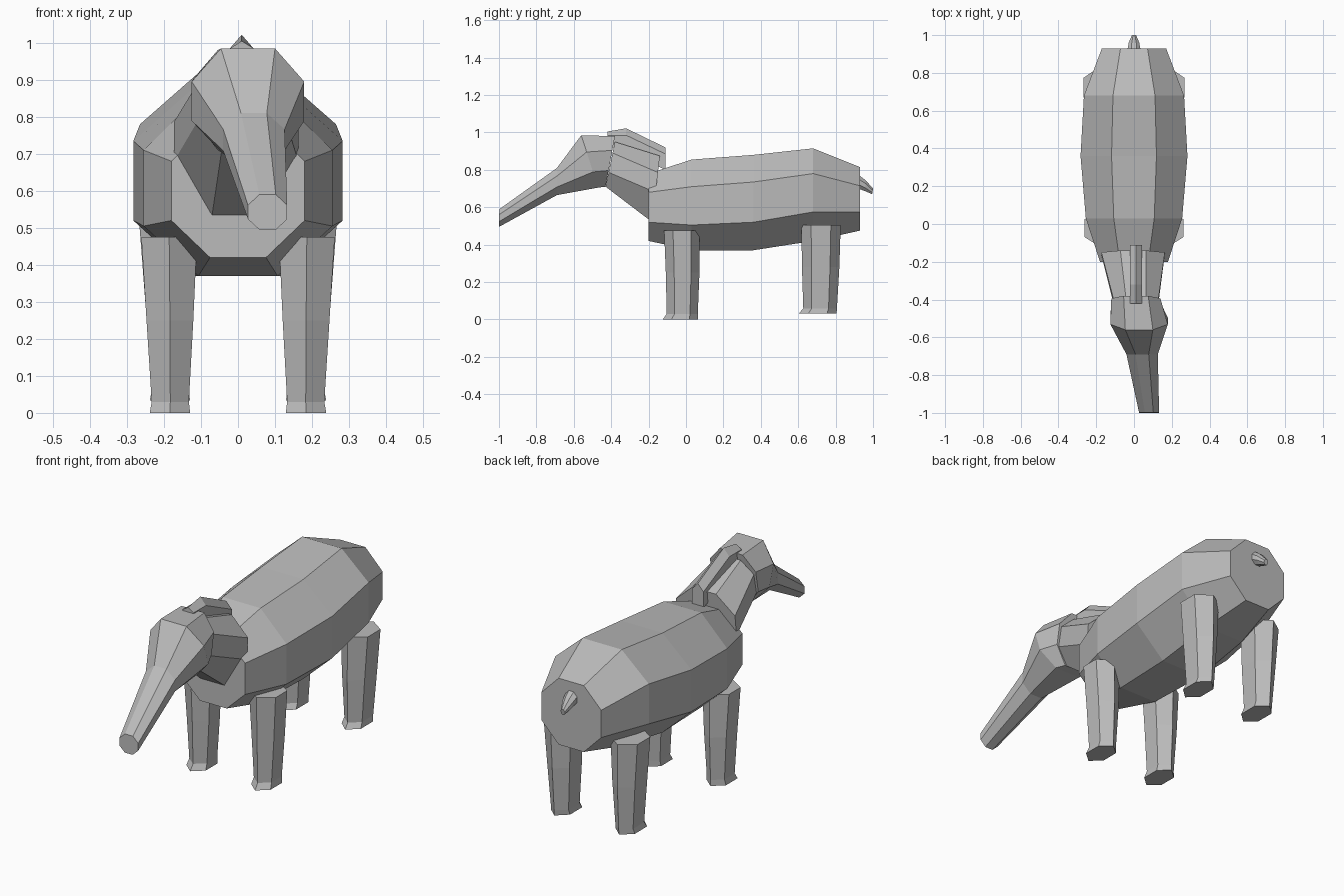
import bpy, bmesh, math
from mathutils import Vector

cube = bpy.data.objects.get("Cube")
if cube:
    bpy.data.objects.remove(cube, do_unlink=True)

hide = bpy.data.materials.new("grey_hide")
hide.use_nodes = True
GREY = (0.5, 0.5, 0.5, 1)
hide.diffuse_color = GREY
hide.node_tree.nodes["Principled BSDF"].inputs["Base Color"].default_value = GREY


def loft(name, rings):
    """Skin a list of equal-sized point rings and cap both ends."""
    bm = bmesh.new()
    rows = [[bm.verts.new(p) for p in ring] for ring in rings]
    n = len(rows[0])
    for a, b in zip(rows, rows[1:]):
        for i in range(n):
            j = (i + 1) % n
            bm.faces.new((a[i], a[j], b[j], b[i]))
    bm.faces.new(rows[0])
    bm.faces.new(rows[-1])
    bmesh.ops.recalc_face_normals(bm, faces=bm.faces)
    mesh = bpy.data.meshes.new(name)
    bm.to_mesh(mesh)
    bm.free()
    mesh.materials.append(hide)
    obj = bpy.data.objects.new(name, mesh)
    bpy.context.collection.objects.link(obj)
    return obj


def octagon(top, bottom, cx, width, low=0.3, high=0.7, flat=0.42):
    """Eight-sided section between a top and a bottom (y, z) point."""
    top, bottom = Vector((cx, *top)), Vector((cx, *bottom))
    outline = [(-flat, 0), (flat, 0), (1, low), (1, high),
               (flat, 1), (-flat, 1), (-1, high), (-1, low)]
    return [bottom.lerp(top, t) + Vector((s * width, 0, 0)) for s, t in outline]


def hexagon(cx, cy, z, rx, ry):
    """Six-sided horizontal section with a corner facing forward."""
    return [(cx + rx * math.sin(k * math.pi / 3),
             cy - ry * math.cos(k * math.pi / 3), z) for k in range(6)]


# Barrel body: y, half width, bottom, lower edge, upper edge, top
body = [(-0.20, 0.18, 0.42, 0.52, 0.68, 0.78),
        (0.03, 0.255, 0.37, 0.505, 0.71, 0.855),
        (0.36, 0.283, 0.37, 0.52, 0.735, 0.88),
        (0.68, 0.265, 0.42, 0.575, 0.78, 0.915),
        (0.93, 0.17, 0.475, 0.575, 0.715, 0.815)]
loft("body", [octagon((y, t), (y, b), 0, w, (lo - b) / (t - b), (hi - b) / (t - b))
              for y, w, b, lo, hi, t in body])

# Head tapering into the trunk, turned to its left
loft("head_and_trunk", [
    octagon((-0.38, 0.98), (-0.43, 0.71), 0.01, 0.13, 0.32, 0.72, 0.5),
    octagon((-0.56, 0.985), (-0.47, 0.705), 0.027, 0.152, 0.3, 0.68, 0.48),
    octagon((-0.69, 0.81), (-0.69, 0.665), 0.043, 0.083),
    octagon((-0.998, 0.59), (-1.0, 0.495), 0.08, 0.053)])

# Neck widening into the shoulders
loft("neck", [
    octagon((-0.38, 0.95), (-0.43, 0.71), 0.01, 0.12, 0.32, 0.75, 0.45),
    octagon((-0.14, 0.875), (-0.18, 0.52), -0.005, 0.168, 0.45, 0.75, 0.4)])

# Ridged crest along the back of the neck
loft("neck_crest", [
    [(0.01 + s * 0.032, y, base), (0.01 + s * 0.032, y, side),
     (0.01, y, peak), (0.01 - s * 0.032, y, side), (0.01 - s * 0.032, y, base)]
    for s, y, base, side, peak in [(1, -0.42, 0.93, 0.985, 1.005),
                                   (1, -0.32, 0.90, 0.985, 1.022),
                                   (1, -0.11, 0.80, 0.885, 0.92)]])

# Legs with slightly flared feet
for side, s in (("left", 1), ("right", -1)):
    loft("front_leg_" + side, [
        hexagon(s * 0.186, -0.022, 0.475, 0.087, 0.095),
        hexagon(s * 0.184, -0.018, 0.25, 0.073, 0.09),
        hexagon(s * 0.183, -0.02, 0.03, 0.058, 0.083),
        hexagon(s * 0.184, -0.03, 0, 0.063, 0.095)])
    loft("hind_leg_" + side, [
        hexagon(s * 0.19, 0.722, 0.505, 0.088, 0.105),
        hexagon(s * 0.185, 0.72, 0.28, 0.074, 0.1),
        hexagon(s * 0.183, 0.717, 0.06, 0.058, 0.09),
        hexagon(s * 0.184, 0.705, 0.033, 0.063, 0.1)])

# Short stubby tail
loft("tail", [octagon((0.92, 0.775), (0.92, 0.7), 0, 0.035),
              octagon((0.96, 0.745), (0.96, 0.685), 0, 0.028),
              octagon((1.0, 0.7), (0.995, 0.67), 0, 0.012)])
